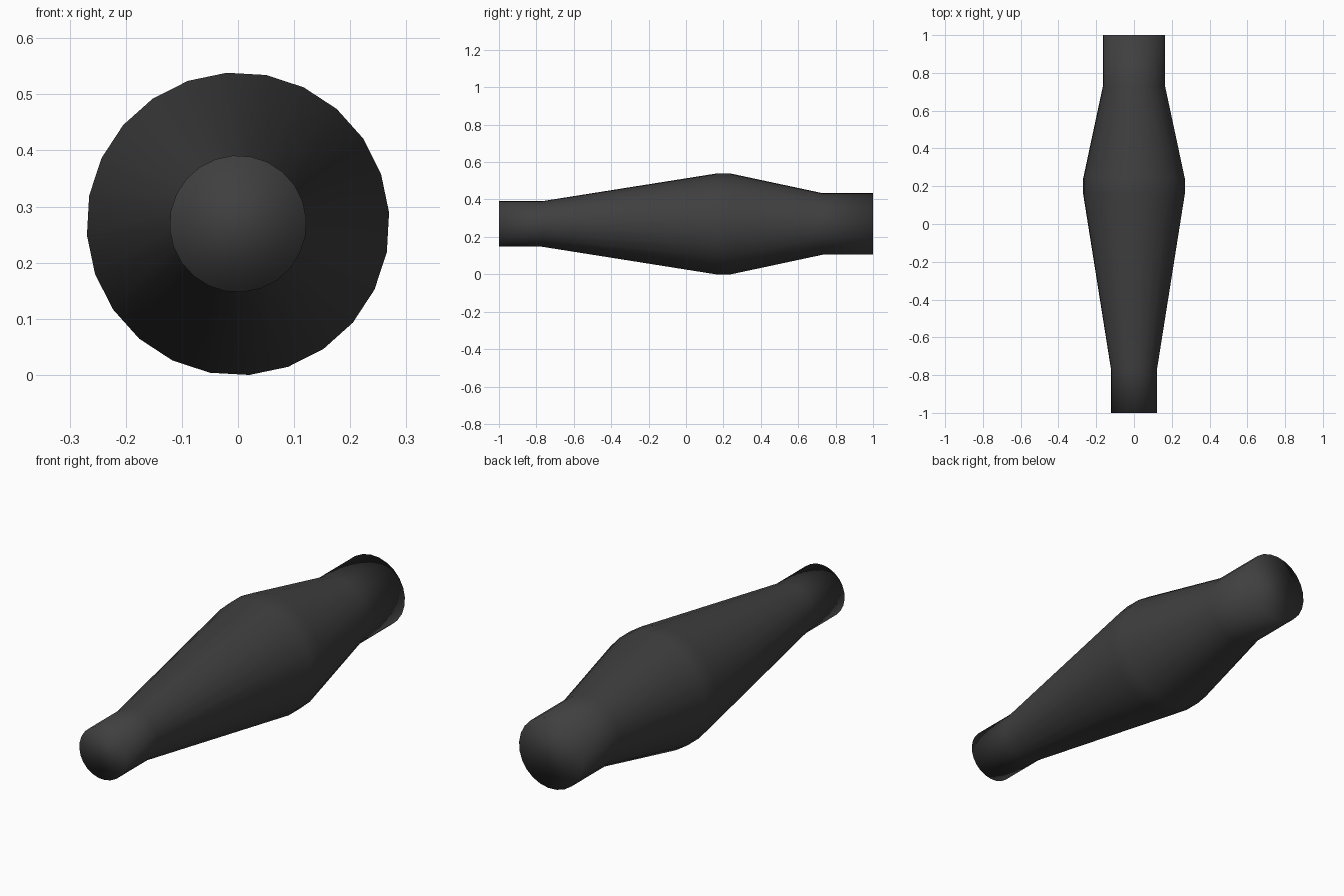
import bpy, bmesh, math

if "Cube" in bpy.data.objects:
    bpy.data.objects.remove(bpy.data.objects["Cube"])

SIDES = 24
TWIST = math.radians(4.3)
# (y, radius) along the handle
PROFILE = [(-1.0, 0.122), (-0.77, 0.122), (0.16, 0.27),
           (0.24, 0.27), (0.73, 0.165), (1.0, 0.165)]
CENTRE_Z = 0.27 * math.cos(TWIST)

# turned handle body: rings bridged along y
bm = bmesh.new()
rings = []
for y, r in PROFILE:
    ring = []
    for i in range(SIDES):
        a = TWIST + 2 * math.pi * i / SIDES
        ring.append(bm.verts.new((r * math.cos(a), y, CENTRE_Z + r * math.sin(a))))
    rings.append(ring)
for a, b in zip(rings, rings[1:]):
    for i in range(SIDES):
        j = (i + 1) % SIDES
        bm.faces.new((a[i], a[j], b[j], b[i]))

# end caps
bm.faces.new(rings[0])
bm.faces.new(rings[-1])
bmesh.ops.recalc_face_normals(bm, faces=bm.faces[:])

# smooth over the whole surface, caps included
for f in bm.faces:
    f.smooth = True

mesh = bpy.data.meshes.new("handle")
bm.to_mesh(mesh)
bm.free()
handle = bpy.data.objects.new("handle", mesh)
bpy.context.collection.objects.link(handle)

# dark finish
mat = bpy.data.materials.new("dark_grey")
mat.diffuse_color = (0.05, 0.05, 0.05, 1)
mat.use_nodes = True
mat.node_tree.nodes["Principled BSDF"].inputs["Base Color"].default_value = mat.diffuse_color
mesh.materials.append(mat)
